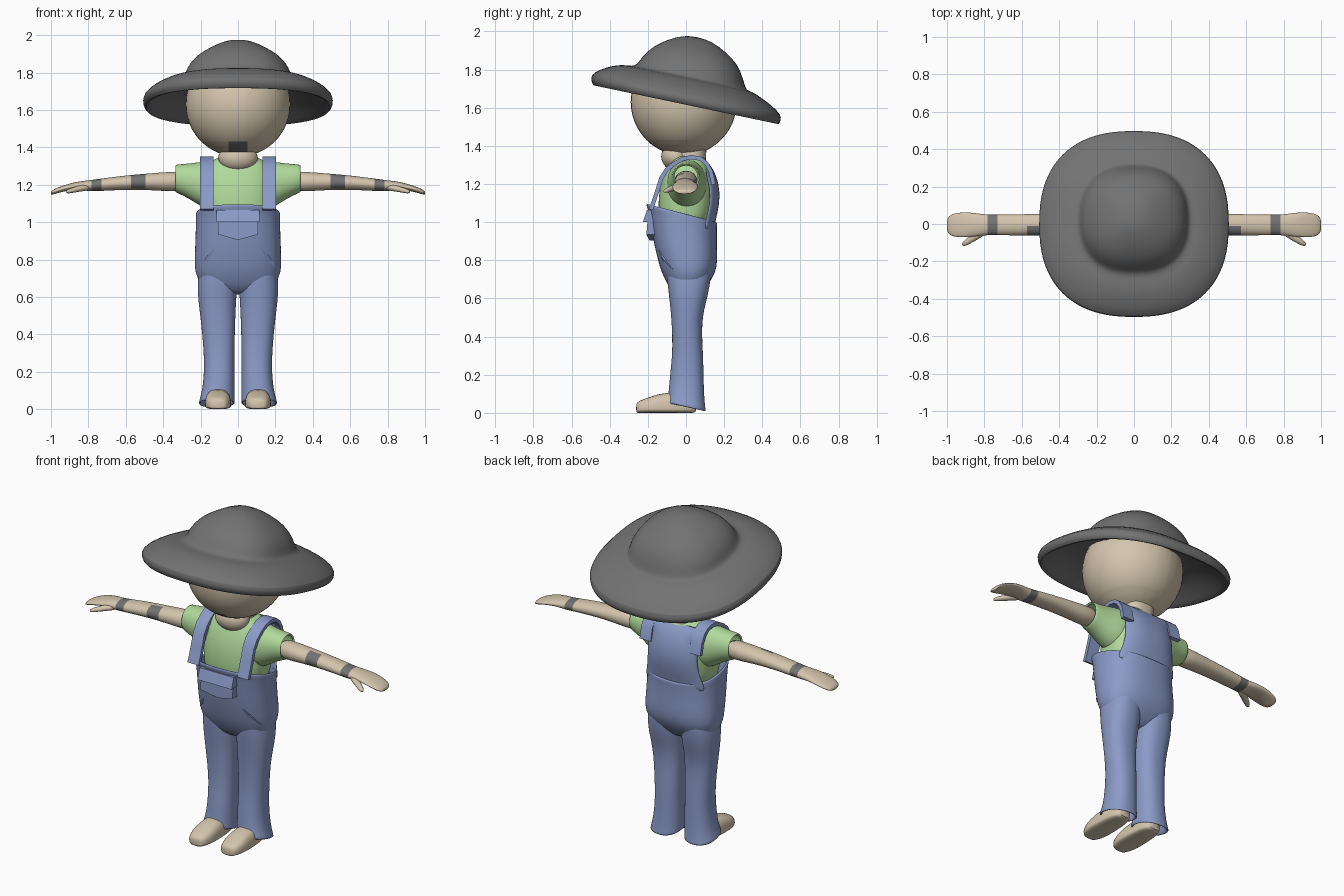
import bpy, bmesh, math
from mathutils import Vector

if "Cube" in bpy.data.objects:
    bpy.data.objects.remove(bpy.data.objects["Cube"])


def material(name, r, g, b):
    m = bpy.data.materials.new(name)
    m.diffuse_color = (r, g, b, 1)
    m.use_nodes = True
    m.node_tree.nodes["Principled BSDF"].inputs["Base Color"].default_value = m.diffuse_color
    return m


GREY = material("charcoal grey", 0.17, 0.17, 0.17)
SKIN = material("skin", 0.66, 0.56, 0.42)
GREEN = material("shirt green", 0.44, 0.70, 0.33)
BLUE = material("denim blue", 0.26, 0.33, 0.58)


def finish(name, bm, mats, mirror=False, thick=0, sub=0, angle=50):
    bmesh.ops.recalc_face_normals(bm, faces=bm.faces[:])
    me = bpy.data.meshes.new(name)
    bm.to_mesh(me)
    bm.free()
    ob = bpy.data.objects.new(name, me)
    bpy.context.collection.objects.link(ob)
    for m in mats:
        me.materials.append(m)
    bpy.ops.object.select_all(action='DESELECT')
    ob.select_set(True)
    bpy.context.view_layer.objects.active = ob
    bpy.ops.object.shade_smooth_by_angle(angle=math.radians(angle))
    if mirror:
        ob.modifiers.new("Mirror", 'MIRROR').use_mirror_merge = False
    if thick:
        s = ob.modifiers.new("Solidify", 'SOLIDIFY')
        s.thickness, s.offset = thick, -1
    if sub:
        s = ob.modifiers.new("Subdivision", 'SUBSURF')
        s.levels = s.render_levels = sub
    return ob


def oval(n=2.4, count=32):
    """Unit rounded-square outline."""
    pts = []
    for i in range(count):
        a = 2 * math.pi * (i + 0.5) / count
        c, s = math.cos(a), math.sin(a)
        pts.append((math.copysign(abs(c) ** (2 / n), c), math.copysign(abs(s) ** (2 / n), s)))
    return pts


def loft(rings, cap_start=True, cap_end=True):
    bm = bmesh.new()
    rows = [[bm.verts.new(p) for p in ring] for ring in rings]
    n = len(rows[0])
    for a, b in zip(rows, rows[1:]):
        for i in range(n):
            bm.faces.new((a[i], a[(i + 1) % n], b[(i + 1) % n], b[i]))
    if cap_start:
        bm.faces.new(rows[0])
    if cap_end:
        bm.faces.new(rows[-1])
    return bm


def body_ring(z, rx, yf, yb, xc=0, slant=0, n=2.5):
    """Horizontal section from front yf to back yb; slant lowers the back."""
    return [(xc + rx * u, (yf + yb) / 2 + (yb - yf) / 2 * v, z - slant * (v + 1) / 2)
            for u, v in oval(n)]


def arm_ring(x, yc, zc, ry, rz):
    return [(x, yc + ry * u, zc + rz * v) for u, v in oval(2.1, 24)]


def prism(points, depth):
    """Solid plate: front outline pushed back along y."""
    return loft([points, [(x, y + depth, z) for x, y, z in points]])


# Head, with a cut-in mouth patch
bm = bmesh.new()
bmesh.ops.create_uvsphere(bm, u_segments=40, v_segments=24, radius=1)
for v in bm.verts:
    v.co = Vector((v.co.x * 0.28, v.co.y * 0.278 - 0.012, v.co.z * 0.28 + 1.63))
for co, no in (((0.052, 0, 0), (1, 0, 0)), ((-0.052, 0, 0), (1, 0, 0)),
               ((0, 0, 1.375), (0, 0, 1)), ((0, 0, 1.432), (0, 0, 1))):
    bmesh.ops.bisect_plane(bm, geom=bm.verts[:] + bm.edges[:] + bm.faces[:],
                           plane_co=co, plane_no=no)
for f in bm.faces:
    c = f.calc_center_median()
    f.material_index = int(abs(c.x) < 0.052 and 1.375 < c.z < 1.432 and c.y < 0)
finish("head", bm, [SKIN, GREY])

# Neck and the bare skin in the neckline
finish("neck", loft([body_ring(1.25, 0.10, -0.07, 0.10), body_ring(1.34, 0.095, -0.075, 0.105),
                     body_ring(1.42, 0.09, -0.08, 0.11)]), [SKIN])
bm = bmesh.new()
bmesh.ops.create_uvsphere(bm, u_segments=32, v_segments=16, radius=1)
for v in bm.verts:
    v.co = Vector((v.co.x * 0.105, v.co.y * 0.075 - 0.055, v.co.z * 0.075 + 1.345))
finish("neckline_skin", bm, [SKIN])

# Hat: one profile from under the brim, round the rim and over the crown
profile = [(.27, .27, .02, .125), (.38, .37, 0, .085), (.475, .47, 0, .01), (.492, .487, 0, 0),
           (.51, .498, 0, .025), (.51, .502, 0, .058), (.46, .45, 0, .097), (.40, .39, 0, .128),
           (.345, .34, .008, .147), (.305, .30, .02, .148), (.288, .283, .028, .165),
           (.275, .262, .035, .215), (.24, .23, .045, .262), (.20, .195, .052, .297),
           (.11, .115, .058, .35), (.04, .04, .06, .373)]
rings = []
for ax, ay, yc, h in profile:
    rings.append([(ax * u, yc + ay * v, 1.61 - 0.21 * (yc + ay * v) + h) for u, v in oval(2.4, 40)])
finish("hat", loft(rings), [GREY], sub=1)

# Arms with a forearm patch and a wrist band
sections = [(.28, 0, 1.218, .06, .058), (.40, 0, 1.217, .06, .05), (.50, -.003, 1.216, .058, .043),
            (.57, -.004, 1.213, .057, .04), (.66, -.005, 1.207, .056, .036),
            (.735, -.005, 1.20, .055, .033), (.785, -.005, 1.195, .055, .031),
            (.83, -.004, 1.196, .06, .025), (.88, -.004, 1.193, .067, .02),
            (.94, -.005, 1.179, .067, .016), (.98, -.006, 1.165, .058, .014),
            (.997, -.007, 1.157, .04, .011), (1.0, -.007, 1.156, .02, .006)]
bm = loft([arm_ring(*s) for s in sections])
for f in bm.faces:
    c = f.calc_center_median()
    patch = 0.5 < c.x < 0.57 and c.y < -0.015 and c.z > 1.18
    f.material_index = int(patch or 0.735 < c.x < 0.785)
finish("arm", bm, [SKIN, GREY], mirror=True, sub=1)

# Thumbs
path = [(.79, -.03, 1.188, .022), (.83, -.055, 1.184, .023), (.88, -.088, 1.172, .019),
        (.91, -.108, 1.164, .014), (.918, -.114, 1.161, .006)]
bm = loft([[(x + r * 0.6 * u, y + r * 0.75 * u, z + r * 0.8 * v) for u, v in oval(2, 12)]
           for x, y, z, r in path])
finish("thumb", bm, [SKIN], mirror=True, sub=1)

# Shirt body and sleeves
finish("shirt", loft([body_ring(*s) for s in (
    (.95, .18, -.13, .12), (1.05, .19, -.145, .135), (1.12, .195, -.145, .15),
    (1.2, .195, -.135, .15), (1.27, .19, -.11, .132), (1.31, .17, -.088, .115),
    (1.335, .13, -.075, .10), (1.355, .09, -.06, .09))]), [GREEN], sub=1)
finish("sleeve", loft([arm_ring(*s) for s in (
    (.08, .005, 1.20, .11, .13), (.16, .005, 1.20, .105, .128), (.20, .003, 1.203, .095, .12),
    (.26, 0, 1.22, .082, .094), (.325, 0, 1.233, .075, .077), (.337, 0, 1.233, .07, .072),
    (.325, 0, 1.233, .062, .064))], True, False), [GREEN], mirror=True, sub=1)

# Overalls: seat and bib, open at the sloping top
finish("overalls_body", loft([body_ring(z, rx, yf, yb, 0, sl) for z, rx, yf, yb, sl in (
    (.625, .13, -.05, .06, 0), (.68, .195, -.085, .105, 0), (.74, .218, -.115, .143, 0),
    (.80, .219, -.133, .152, 0), (.90, .215, -.157, .148, .02), (1.0, .212, -.172, .148, .05),
    (1.07, .212, -.185, .15, .08), (1.10, .213, -.20, .152, .10))], True, False),
    [BLUE], thick=0.014, sub=1)

# Trouser legs with flared hems
finish("trouser_leg", loft([body_ring(z, rx, yf, yb, xc, sl, 2.3) for z, xc, rx, yf, yb, sl in (
    (.76, .108, .100, -.105, .135, 0), (.66, .111, .107, -.095, .125, 0),
    (.58, .111, .101, -.085, .105, 0), (.50, .108, .094, -.077, .086, 0),
    (.40, .104, .087, -.072, .084, 0), (.30, .101, .082, -.072, .09, 0),
    (.20, .10, .081, -.084, .092, 0), (.12, .104, .086, -.09, .095, .02),
    (.075, .111, .093, -.095, .10, .045), (.055, .114, .098, -.104, .106, .045))], False, False),
    [BLUE], mirror=True, thick=0.012, sub=1)

# Back panel of the overalls, curving up to the shoulders
bm = bmesh.new()
rows = []
for z, w, y in ((.96, .205, .149), (1.01, .193, .155), (1.06, .178, .168), (1.13, .17, .178),
                (1.2, .168, .172), (1.26, .17, .152), (1.305, .185, .125), (1.335, .20, .095)):
    rows.append([bm.verts.new((w * t / 5, y - 0.045 * abs(t / 5) ** 3 * (z < 1.3), z))
                 for t in range(-5, 6)])
for a, b in zip(rows, rows[1:]):
    for i in range(10):
        bm.faces.new((a[i], a[i + 1], b[i + 1], b[i]))
finish("back_panel", bm, [BLUE], thick=0.014, sub=1)

# Shoulder straps
path = [Vector((0, y, z)) for y, z in (
    (-.195, 1.07), (-.18, 1.11), (-.16, 1.17), (-.14, 1.235), (-.11, 1.282), (-.07, 1.315),
    (-.02, 1.343), (.03, 1.352), (.08, 1.343), (.115, 1.315), (.14, 1.27), (.155, 1.2))]
rings = []
for i, p in enumerate(path):
    t = (path[min(i + 1, len(path) - 1)] - path[max(i - 1, 0)]).normalized()
    inner = p + Vector((0, t.z, -t.y)) * 0.022
    rings.append([(x, q.y, q.z) for x, q in ((.13, p), (.204, p), (.204, inner), (.13, inner))])
finish("strap", loft(rings), [BLUE], mirror=True)

# Bib pocket with its flap
finish("bib_pocket", prism([(-.108, -.198, 1.05), (.108, -.198, 1.05), (.108, -.208, .935),
                            (0, -.192, .905), (-.108, -.208, .935)], 0.06), [BLUE], angle=30)
finish("pocket_flap", prism([(-.115, -.205, 1.065), (.115, -.205, 1.065), (.115, -.226, 1.0),
                             (-.115, -.226, 1.0)], 0.055), [BLUE], angle=30)

# Hip pocket edges
finish("hip_pocket", prism([(.118, -.148, .868), (.17, -.125, .815), (.205, -.075, .755),
                            (.155, -.125, .80)], 0.03), [BLUE], mirror=True, angle=30)

# Feet with flat soles
rings = []
for y, rx, top in ((-.262, .03, .048), (-.25, .052, .062), (-.2, .069, .08), (-.14, .071, .102),
                   (-.05, .067, .11), (.03, .056, .10), (.055, .03, .07)):
    rings.append([(.107 + rx * u, y, .022 + v * (top - .022 if v > 0 else .022))
                  for u, v in oval(2.8, 28)])
finish("foot", loft(rings), [SKIN], mirror=True, sub=1)
